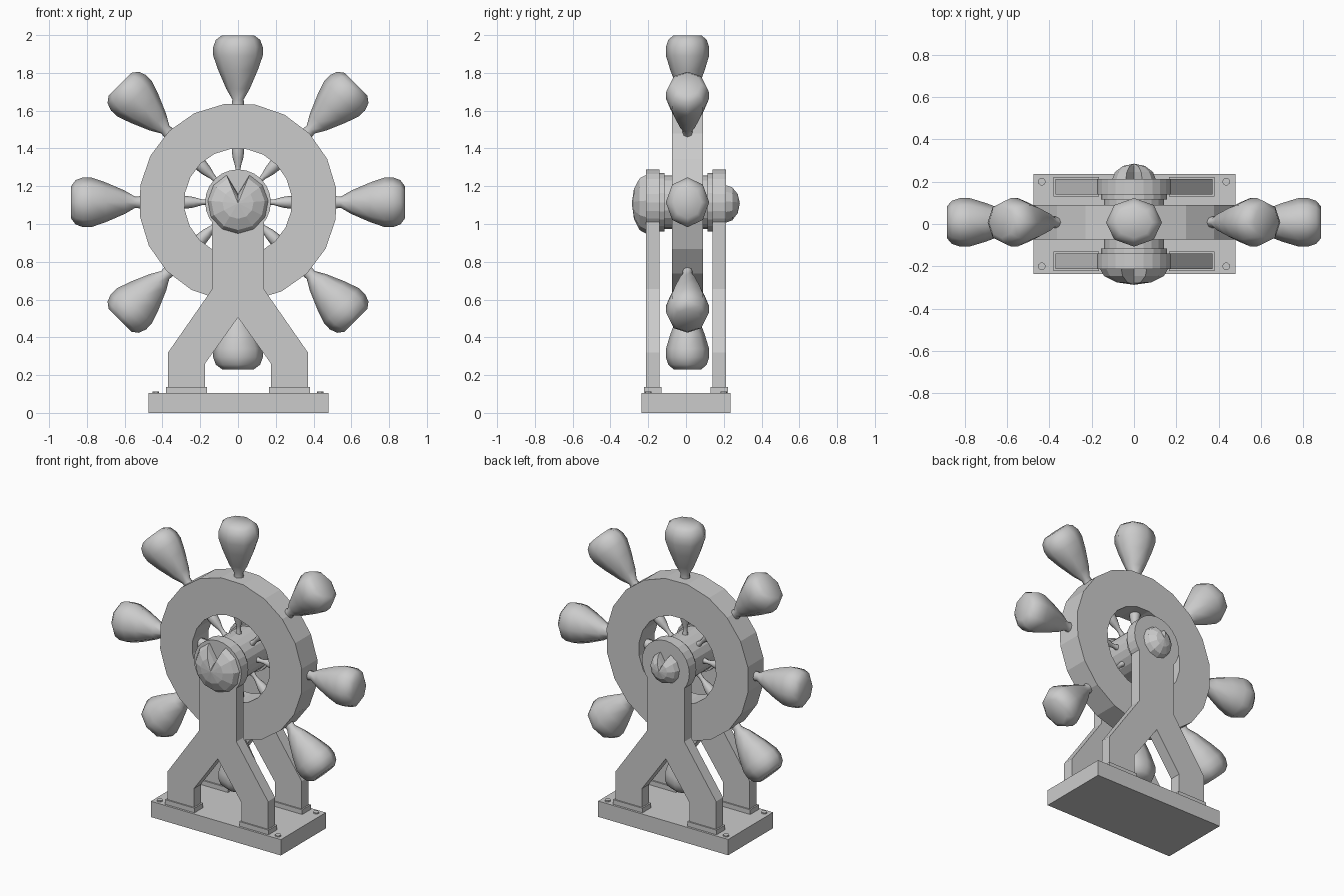
import bpy, bmesh
from math import sin, cos, pi, radians
from mathutils import Matrix, Vector

if "Cube" in bpy.data.objects:
    bpy.data.objects.remove(bpy.data.objects["Cube"])

CZ = 1.115   # axle height
WY = 0.008   # wheel centre in y


def finish(name, bm, smooth=None):
    bmesh.ops.recalc_face_normals(bm, faces=bm.faces)
    me = bpy.data.meshes.new(name)
    bm.to_mesh(me)
    bm.free()
    ob = bpy.data.objects.new(name, me)
    bpy.context.collection.objects.link(ob)
    if smooth:
        bpy.ops.object.select_all(action='DESELECT')
        ob.select_set(True)
        bpy.context.view_layer.objects.active = ob
        bpy.ops.object.shade_smooth_by_angle(angle=radians(smooth))
    return ob


def box(name, x0, x1, y0, y1, z0, z1):
    bm = bmesh.new()
    m = Matrix.Translation(((x0 + x1) / 2, (y0 + y1) / 2, (z0 + z1) / 2))
    bmesh.ops.create_cube(bm, size=1, matrix=m @ Matrix.Diagonal((x1 - x0, y1 - y0, z1 - z0, 1)))
    return finish(name, bm)


def prism(name, pts, y0, y1):
    """Extrude an x-z outline along y."""
    bm = bmesh.new()
    f = bm.faces.new([bm.verts.new((x, y0, z)) for x, z in pts])
    new = bmesh.ops.extrude_face_region(bm, geom=[f])['geom']
    bmesh.ops.translate(bm, vec=(0, y1 - y0, 0), verts=[v for v in new if isinstance(v, bmesh.types.BMVert)])
    return finish(name, bm)


def lathe(name, profile, sides, matrix, start=0.0, closed=False, smooth=None):
    """Spin (radius, height) points round local z."""
    bm = bmesh.new()
    rings = []
    for r, h in profile:
        rings.append([bm.verts.new(matrix @ Vector((r * cos(start + 2 * pi * i / sides),
                                                    r * sin(start + 2 * pi * i / sides), h)))
                      for i in range(sides)])
    pairs = list(zip(rings, rings[1:])) + ([(rings[-1], rings[0])] if closed else [])
    for a, b in pairs:
        for i in range(sides):
            j = (i + 1) % sides
            bm.faces.new((a[i], a[j], b[j], b[i]))
    if not closed:
        bm.faces.new(rings[0])
        bm.faces.new(rings[-1])
    return finish(name, bm, smooth)


def cap(name, radius, y_base, y_tip):
    """Faceted dome with a wedge-shaped notch at the top."""
    bm = bmesh.new()
    depth = y_tip - y_base
    angles = [90] + [112 + 31.6 * i for i in range(11)]
    tip = bm.verts.new((0, y_tip, CZ - 0.005))
    prev = None
    for r, t in ((0.5, 0.86), (0.86, 0.5), (1.0, 0.0)):
        ring = []
        for i, a in enumerate(angles):
            k = r * radius * (0.3 if i == 0 else 1)
            ring.append(bm.verts.new((k * cos(radians(a)), y_base + t * depth,
                                      CZ - 0.005 + k * sin(radians(a)))))
        for i in range(len(ring)):
            j = (i + 1) % len(ring)
            bm.faces.new((tip, ring[i], ring[j]) if prev is None else (prev[i], ring[i], ring[j], prev[j]))
        prev = ring
    bm.faces.new(prev)
    finish(name, bm)


# base plate with corner bolts
box("base_plate", -0.475, 0.48, -0.236, 0.236, 0, 0.105)
for sx in (-1, 1):
    for sy in (-1, 1):
        lathe("base_bolt", [(0.018, 0.1), (0.018, 0.113)], 10,
              Matrix.Translation((0.435 * sx, 0.2 * sy, 0)))

# forked supports with round heads, and foot collars
right = [(0.175, 0.10), (0.37, 0.10), (0.37, 0.32), (0.137, 0.655), (0.137, 1.01)]
head = [(0.174 * cos(radians(a)), CZ + 0.174 * sin(radians(a))) for a in range(-30, 211, 15)]
left = [(-x, z) for x, z in reversed(right)]
outline = right + head + left + [(-0.175, 0.26), (0, 0.505), (0.175, 0.26)]
for label, sy in (("front", -1), ("back", 1)):
    y0, y1 = sorted((0.14 * sy, 0.213 * sy))
    prism(label + "_support", outline, y0, y1)
    for sx in (-1, 1):
        x0, x1 = sorted((0.165 * sx, 0.38 * sx))
        box(label + "_foot", x0, x1, y0 - 0.009, y1 + 0.009, 0.10, 0.136)

# wheel rim
along_y = Matrix.Translation((0, WY, CZ)) @ Matrix.Rotation(pi / 2, 4, 'X')
lathe("wheel_rim", [(0.525, -0.082), (0.525, 0.082), (0.285, 0.082), (0.285, -0.082)], 20,
      along_y, start=radians(8), closed=True)

# hub, with end flanges
lathe("hub", [(0.155, -0.15), (0.155, -0.115), (0.142, -0.115), (0.142, 0.115), (0.155, 0.115), (0.155, 0.15)], 20,
      Matrix.Translation((0, 0, CZ)) @ Matrix.Rotation(pi / 2, 4, 'X'))

# eight handles and spokes
handle = [(0.034, 0.50), (0.03, 0.545), (0.062, 0.60), (0.105, 0.70), (0.131, 0.775),
          (0.132, 0.82), (0.117, 0.86), (0.085, 0.884)]
spoke = [(0.02, 0.13), (0.013, 0.165), (0.015, 0.19), (0.028, 0.235), (0.033, 0.27), (0.033, 0.30)]
for i in range(8):
    m = Matrix.Translation((0, WY, CZ)) @ Matrix.Rotation(i * pi / 4, 4, 'Y')
    lathe("handle", handle, 8, m @ Matrix.Diagonal((1, 0.87, 1, 1)), smooth=50)
    lathe("spoke", spoke, 8, m, smooth=50)

# axle caps
cap("front_cap", 0.165, -0.205, -0.287)
cap("back_cap", 0.105, 0.205, 0.285)
